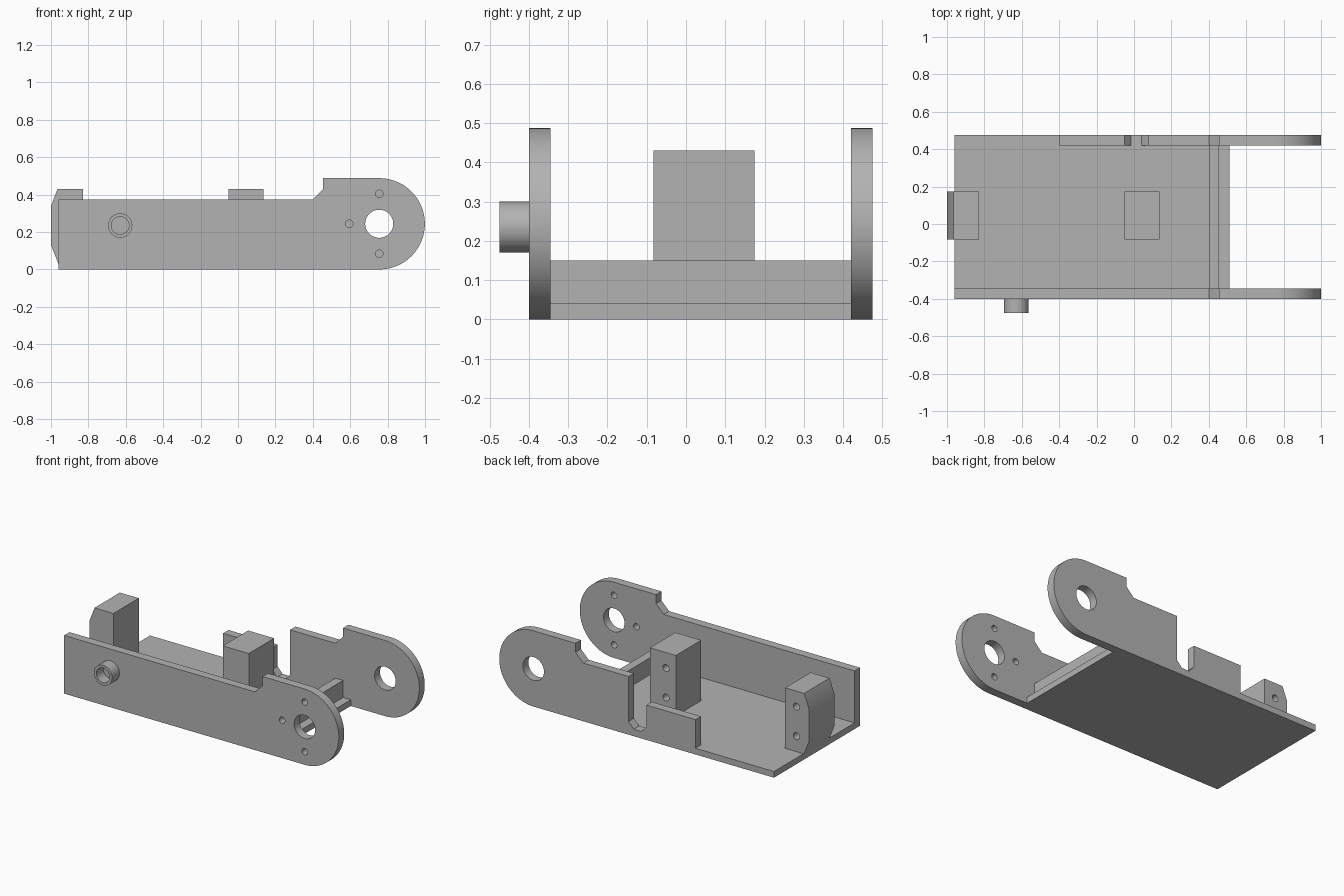
import bpy, bmesh, math

cube = bpy.data.objects.get("Cube")
if cube:
    bpy.data.objects.remove(cube, do_unlink=True)

grey = bpy.data.materials.new("plain grey")
grey.use_nodes = True
color = (0.45, 0.45, 0.45, 1)
grey.diffuse_color = color
grey.node_tree.nodes["Principled BSDF"].inputs["Base Color"].default_value = color


def extrude(name, profile, y0, y1):
    """Solid made from an x-z outline, running from y0 to y1."""
    bm = bmesh.new()
    face = bm.faces.new([bm.verts.new((x, y0, z)) for x, z in profile])
    side = bmesh.ops.extrude_face_region(bm, geom=[face])["geom"]
    moved = [v for v in side if isinstance(v, bmesh.types.BMVert)]
    bmesh.ops.translate(bm, verts=moved, vec=(0, y1 - y0, 0))
    bmesh.ops.recalc_face_normals(bm, faces=bm.faces)
    mesh = bpy.data.meshes.new(name)
    bm.to_mesh(mesh)
    bm.free()
    mesh.materials.append(grey)
    obj = bpy.data.objects.new(name, mesh)
    bpy.context.collection.objects.link(obj)
    return obj


def rect(x0, x1, z0, z1):
    return [(x0, z0), (x1, z0), (x1, z1), (x0, z1)]


def arc(cx, cz, r, start, end, steps):
    angles = [math.radians(start + (end - start) * i / steps) for i in range(steps + 1)]
    return [(cx + r * math.cos(a), cz + r * math.sin(a)) for a in angles]


def drill(obj, x, z, r, y0, y1):
    """Cut a round hole along y, then discard the cutter."""
    cutter = extrude("hole_cutter", arc(x, z, r, 0, 360, 48)[:-1], y0, y1)
    cutter.hide_render = True
    mod = obj.modifiers.new("hole", "BOOLEAN")
    mod.operation = "DIFFERENCE"
    mod.solver = "EXACT"
    mod.object = cutter
    bpy.context.view_layer.objects.active = obj
    bpy.ops.object.modifier_apply(modifier=mod.name)
    bpy.data.objects.remove(cutter, do_unlink=True)


# Shared rounded end of the side plates, ending at the raised step
PX, PZ, PR = 0.755, 0.244, 0.244
rounded_end = arc(PX, PZ, PR, -90, 90, 48) + [(0.455, 2 * PR), (0.455, 0.43), (0.4, 0.375)]
FRONT, FRONT_IN, BACK_IN, BACK = -0.4, -0.345, 0.42, 0.475

# Front plate with pivot hole and three screw holes
front_plate = extrude("front_plate", [(-0.96, 0)] + rounded_end + [(-0.96, 0.375)], FRONT, FRONT_IN)
for dx, dz, r in [(0, 0, 0.075), (0, 0.16, 0.02), (0, -0.16, 0.02), (-0.16, 0, 0.02)]:
    drill(front_plate, PX + dx, PZ + dz, r, FRONT - 0.1, FRONT_IN + 0.1)

# Back plate with a slot and a lower rear section
slot = [(0.077, 0.375), (0.077, 0.085), (0.04, 0.045), (-0.015, 0.045),
        (-0.05, 0.085), (-0.05, 0.225), (-0.4, 0.225)]
back_plate = extrude("back_plate", [(-0.4, 0)] + rounded_end + slot, BACK_IN, BACK)
drill(back_plate, PX, PZ, 0.075, BACK_IN - 0.1, BACK + 0.1)

# Floor: full width behind the back plate, narrow between the plates
extrude("floor", rect(-0.96, 0.51, 0, 0.04), FRONT_IN, BACK_IN)
extrude("floor_edge", rect(-0.96, -0.4, 0, 0.04), BACK_IN, BACK)

# Cross wall near the open end
extrude("cross_wall", rect(0.4, 0.455, 0.04, 0.15), FRONT_IN, BACK_IN)

# Two mounting blocks with blind screw holes
middle_block = extrude("middle_block", rect(-0.05, 0.135, 0.03, 0.43), -0.083, 0.175)
end_profile = [(-0.83, 0.03), (-0.96, 0.03), (-1, 0.13), (-1, 0.34), (-0.965, 0.43), (-0.83, 0.43)]
end_block = extrude("end_block", end_profile, -0.083, 0.175)
for block, x in [(middle_block, 0.02), (end_block, -0.91)]:
    for z in (0.14, 0.33):
        drill(block, x, z, 0.022, 0.075, 0.3)

# Hollow round boss on the front plate
boss = extrude("boss", arc(-0.63, 0.235, 0.065, 0, 360, 48)[:-1], -0.475, FRONT)
drill(boss, -0.63, 0.235, 0.047, -0.6, FRONT - 0.005)

# Smooth the curved walls, keep the edges sharp
bpy.ops.object.select_all(action="DESELECT")
for obj in (front_plate, back_plate, middle_block, end_block, boss):
    obj.select_set(True)
bpy.context.view_layer.objects.active = front_plate
bpy.ops.object.shade_smooth_by_angle(angle=math.radians(30))
